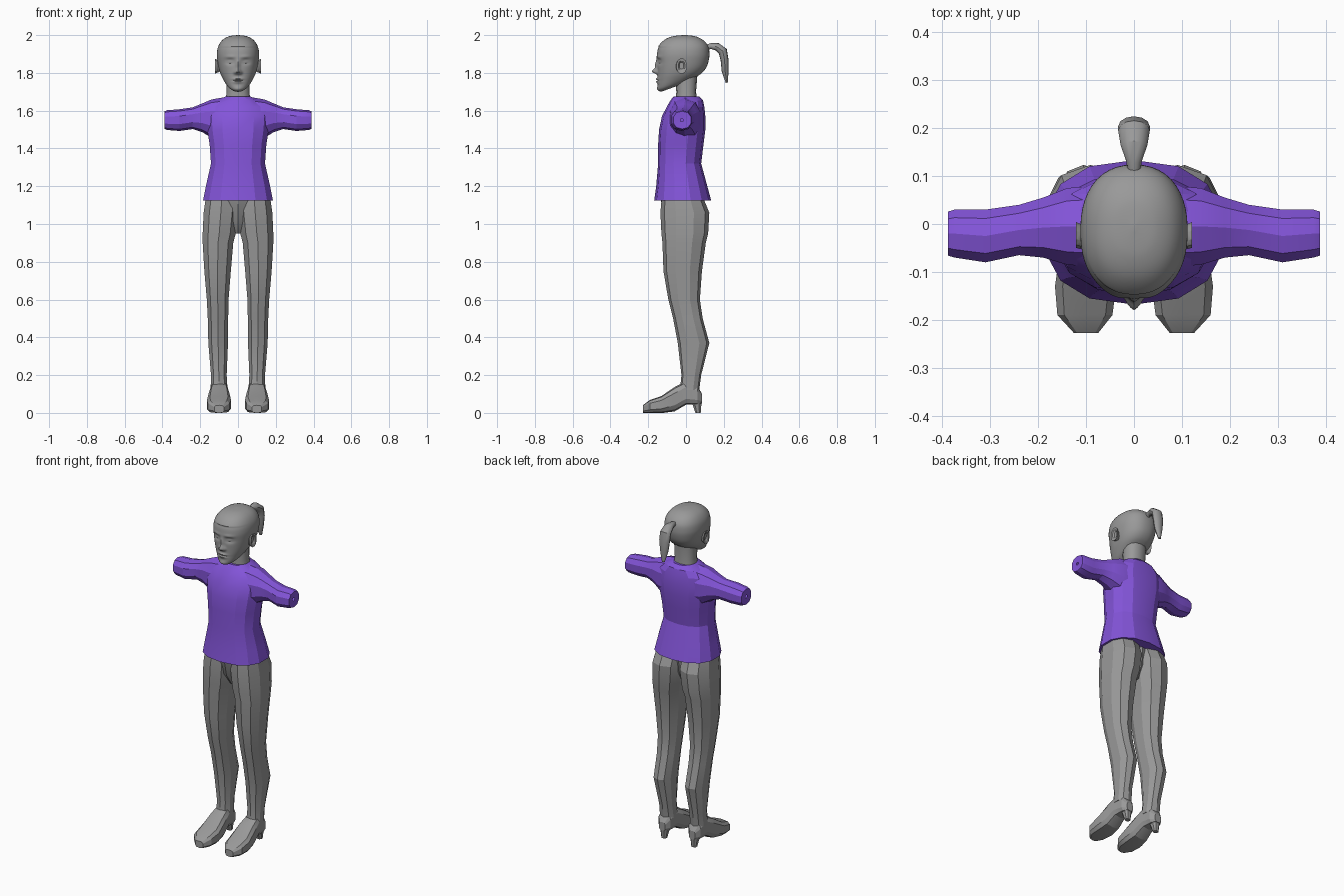
import bpy, bmesh, math
from mathutils import Vector

cube = bpy.data.objects.get("Cube")
if cube:
    bpy.data.objects.remove(cube)


def material(name, colour):
    mat = bpy.data.materials.new(name)
    mat.use_nodes = True
    mat.diffuse_color = colour
    mat.node_tree.nodes["Principled BSDF"].inputs["Base Color"].default_value = colour
    return mat


GREY = material("plain grey", (0.32, 0.32, 0.32, 1))
PURPLE = material("shirt purple", (0.23, 0.09, 0.7, 1))


def power(value, exponent):
    return math.copysign(abs(value) ** exponent, value)


def ring(axis, pos, a0, a1, b0, b1, sides=10, square=0.85):
    """Rounded section across an axis, spanning a0..a1 and b0..b1."""
    points = []
    for i in range(sides):
        angle = math.tau * (i + 0.5) / sides
        # stretch so the flats of the polygon reach the given limits
        reach = 1 / power(math.cos(math.pi / sides), square)
        a = (a0 + a1) / 2 + (a1 - a0) / 2 * power(math.cos(angle), square) * reach
        b = (b0 + b1) / 2 + (b1 - b0) / 2 * power(math.sin(angle), square) * reach
        points.append(Vector({"x": (pos, a, b), "y": (a, pos, b), "z": (a, b, pos)}[axis]))
    return points


def loft(name, rings, mat, mirror=False, smooth=0, open_end=False):
    bm = bmesh.new()
    rows = [[bm.verts.new(p) for p in points] for points in rings]
    for low, high in zip(rows, rows[1:]):
        for i in range(len(low)):
            j = (i + 1) % len(low)
            bm.faces.new((low[i], low[j], high[j], high[i]))
    bm.faces.new(rows[0])
    if not open_end:
        bm.faces.new(rows[-1])
    bmesh.ops.recalc_face_normals(bm, faces=bm.faces)
    mesh = bpy.data.meshes.new(name)
    bm.to_mesh(mesh)
    bm.free()
    mesh.materials.append(mat)
    obj = bpy.data.objects.new(name, mesh)
    bpy.context.collection.objects.link(obj)
    if mirror:
        obj.modifiers.new("mirror", "MIRROR")
    if smooth:
        bpy.ops.object.select_all(action="DESELECT")
        obj.select_set(True)
        bpy.context.view_layer.objects.active = obj
        bpy.ops.object.shade_smooth_by_angle(angle=math.radians(smooth))
    return obj


# Legs: height, inner x, outer x, front y, back y
leg = [(1.13, 0, .172, -.125, .09), (1.06, 0, .182, -.13, .118),
       (.95, .012, .187, -.125, .112), (.9, .025, .187, -.12, .1),
       (.75, .038, .178, -.115, .08), (.6, .05, .165, -.09, .07),
       (.5, .052, .16, -.065, .085), (.37, .053, .157, -.04, .12),
       (.2, .06, .143, -.022, .078), (.12, .055, .145, -.03, .068)]
loft("legs", [ring("z", *r) for r in leg], GREY, mirror=True, smooth=20)

# Pelvis wedge between the legs
pelvis = [(.95, -.02, .02, -.06, .03), (1.02, -.05, .05, -.105, .06), (1.13, -.1, .1, -.13, .07)]
loft("pelvis", [ring("z", *r) for r in pelvis], GREY, smooth=20)

# Feet: depth, inner x, outer x, sole, top
foot = [(.085, .08, .12, .05, .1), (.06, .06, .14, .045, .14), (0, .055, .145, .045, .165),
        (-.06, .045, .155, .01, .135), (-.13, .037, .165, 0, .088),
        (-.19, .045, .16, 0, .068), (-.228, .075, .125, 0, .04)]
loft("feet", [ring("y", *r, square=.6) for r in foot], GREY, mirror=True, smooth=20)
heel = [(0, .085, .115, .05, .078), (.03, .08, .12, .04, .08), (.08, .07, .13, .02, .085)]
loft("heels", [ring("z", *r, sides=8) for r in heel], GREY, mirror=True)

# Shirt body: height, half width, front y, back y
shirt = [(1.125, .185, -.165, .13), (1.2, .17, -.155, .11), (1.32, .143, -.145, .078),
         (1.42, .15, -.145, .09), (1.5, .163, -.14, .1), (1.57, .168, -.125, .1),
         (1.62, .155, -.1, .095), (1.655, .11, -.08, .088), (1.675, .065, -.065, .07)]
loft("shirt_body", [ring("z", z, -w, w, f, b, sides=14) for z, w, f, b in shirt], PURPLE, smooth=20)

# Sleeves: x, front y, back y, bottom, top, ending in a cuff with a small hole
sleeve = [(.08, -.09, .08, 1.44, 1.665), (.14, -.085, .075, 1.46, 1.655),
          (.19, -.07, .055, 1.49, 1.635), (.24, -.065, .04, 1.505, 1.615),
          (.31, -.08, .03, 1.495, 1.605), (.375, -.07, .03, 1.5, 1.6),
          (.388, -.066, .026, 1.505, 1.595), (.386, -.03, -.014, 1.542, 1.558)]
loft("sleeves", [ring("x", *r) for r in sleeve], PURPLE, mirror=True, smooth=20, open_end=True)

# Neck
neck = [(1.64, .068, -.055, .06), (1.7, .06, -.05, .052), (1.8, .062, -.06, .06)]
loft("neck", [ring("z", z, -w, w, f, b, sides=14) for z, w, f, b in neck], GREY, smooth=30)

# Head sections: front height, back height, half width, front y, back y
skull = [(1.7, 1.76, .04, -.13, .03), (1.715, 1.775, .062, -.147, .05),
         (1.76, 1.8, .085, -.149, .085), (1.8, 1.83, .099, -.15, .108),
         (1.85, 1.865, .108, -.152, .12), (1.9, 1.9, .112, -.153, .124),
         (1.94, 1.94, .105, -.143, .118), (1.975, 1.972, .083, -.11, .093),
         (1.994, 1.993, .048, -.065, .052), (2, 2, .004, -.01, .0)]
# Face relief: x, height, x spread, height spread, depth
relief = [(0, 1.84, .009, .025, .012), (0, 1.808, .011, .011, .027), (.015, 1.802, .007, .007, .01),
          (0, 1.768, .02, .005, .011), (0, 1.752, .018, .005, .011), (0, 1.76, .024, .002, -.004),
          (.042, 1.86, .018, .012, -.013), (.042, 1.858, .013, .007, .009),
          (.042, 1.852, .015, .0025, -.004), (.04, 1.885, .023, .006, .005),
          (0, 1.713, .02, .012, .007)]


def blend(keys, t):
    """Smooth curve through the key rows."""
    i = min(int(t), len(keys) - 2)
    u = t - i
    rows = [keys[max(0, min(len(keys) - 1, k))] for k in range(i - 1, i + 3)]
    return [b + u * ((c - a) / 2 + u * (a - 2.5 * b + 2 * c - d / 2 + u * (1.5 * (b - c) + (d - a) / 2)))
            for a, b, c, d in zip(*rows)]


def head_ring(t, sides=64):
    zf, zb, w, f, b = blend(skull, t)
    points = []
    for i in range(sides):
        u = math.tau * i / sides
        angle = u - 0.5 * math.sin(u)      # closer spacing on the face
        x = w * power(math.sin(angle), .88)
        c = power(math.cos(angle), .88)
        y = (f + b) / 2 - (b - f) / 2 * c
        z = (zf + zb) / 2 + (zf - zb) / 2 * c
        if c > 0.1:
            for rx, rz, sx, sz, depth in relief:
                fall = ((abs(x) - rx) / sx) ** 2 + ((z - rz) / sz) ** 2
                y -= depth * math.exp(-fall / 1.4)
            if z > 1.938:                  # raised hairline
                y -= .004 * c
        points.append(Vector((x, y, z)))
    return points


STEPS = 8
loft("head", [head_ring(k / STEPS) for k in range((len(skull) - 1) * STEPS + 1)], GREY, smooth=45)

# Ears with a hollow in the outer face
ear = [(.09, -.04, -.01, 1.81, 1.85), (.112, -.052, 0, 1.8, 1.87),
       (.121, -.05, .004, 1.797, 1.875), (.119, -.04, -.006, 1.81, 1.863),
       (.111, -.035, -.012, 1.82, 1.855)]
loft("ears", [ring("x", *r, sides=12) for r in ear], GREY, mirror=True, smooth=30)

# Ponytail: y, height, half width, half thickness along a drooping path
tail = [(.1, 1.93, .012, .016), (.13, 1.942, .016, .015), (.165, 1.938, .028, .021),
        (.195, 1.915, .033, .024), (.204, 1.87, .033, .021), (.207, 1.81, .025, .018),
        (.216, 1.748, .009, .006)]
tail_rings = []
for k in range(len(tail)):
    y, z, w, thick = tail[k]
    before, after = tail[max(k - 1, 0)], tail[min(k + 1, len(tail) - 1)]
    along = Vector((0, after[0] - before[0], after[1] - before[1])).normalized()
    across = along.cross(Vector((1, 0, 0)))
    tail_rings.append([Vector((w * math.cos(a), y, z)) + across * thick * math.sin(a)
                       for a in (math.tau * i / 12 for i in range(12))])
loft("ponytail", tail_rings, GREY, smooth=35)
